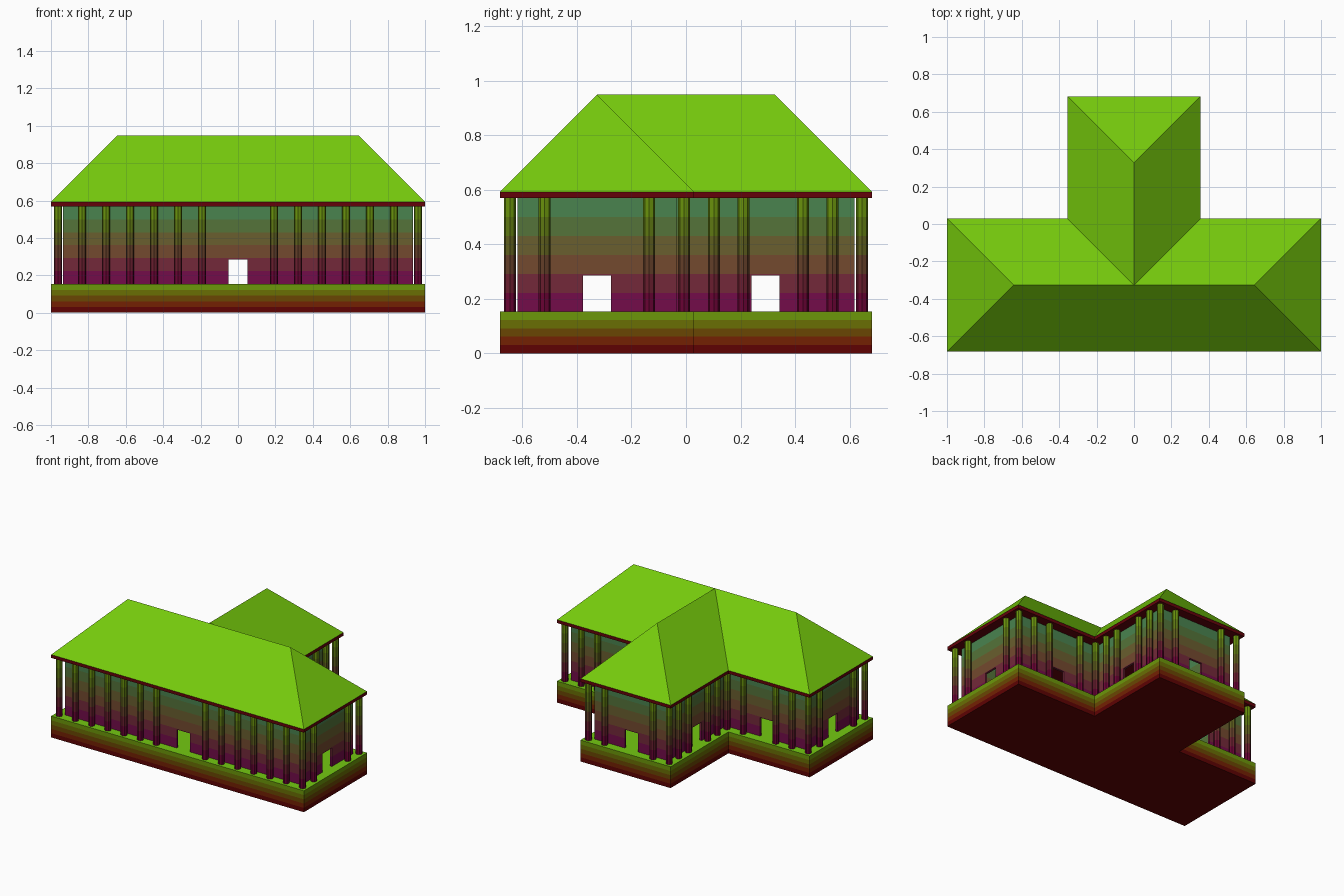
import bpy, bmesh, math
from mathutils import Vector

if "Cube" in bpy.data.objects:
    bpy.data.objects.remove(bpy.data.objects["Cube"])

H = 0.3565                       # half width of both ranges
Y0, Y1, Y2 = -0.683, 0.03, 0.683  # front, inner corner line, rear
Z_BASE, Z_EAVE, Z_ROOF, Z_TOP = 0.153, 0.569, 0.592, 0.949
DOOR_W, DOOR_TOP, WALL_INSET, COL_INSET = 0.052, 0.285, 0.065, 0.037


def outline(i):
    """T-shaped plan, counter-clockwise, inset by i."""
    return [Vector(p) for p in (
        (-1 + i, Y0 + i), (1 - i, Y0 + i), (1 - i, Y1 - i), (H - i, Y1 - i),
        (H - i, Y2 - i), (i - H, Y2 - i), (i - H, Y1 - i), (i - 1, Y1 - i))]


def edges(i):
    pts = outline(i)
    return list(zip(pts, pts[1:] + pts[:1]))


def finish(name, bm, z0, z1, colors, floor=None):
    """Split the part into equal height bands, one screen colour per band
    (bottom to top); an optional extra colour goes on upward faces."""
    n = len(colors)
    bm.normal_update()
    for k in range(1, n):
        bmesh.ops.bisect_plane(bm, geom=bm.verts[:] + bm.edges[:] + bm.faces[:],
                               plane_co=(0, 0, z0 + (z1 - z0) * k / n), plane_no=(0, 0, 1))
    for f in bm.faces:
        t = (f.calc_center_median().z - z0) / (z1 - z0)
        f.material_index = max(0, min(n - 1, int(t * n)))
        if floor and f.normal.z > 0.5:
            f.material_index = n
    mesh = bpy.data.meshes.new(name)
    bm.to_mesh(mesh)
    bm.free()
    ob = bpy.data.objects.new(name, mesh)
    bpy.context.collection.objects.link(ob)
    for k, c in enumerate(colors + ([floor] if floor else [])):
        mat = bpy.data.materials.new(f"{name}_color_{k}")
        mat.diffuse_color = (*[(v / 255) ** 2.2 for v in c], 1)
        mat.use_nodes = True
        mat.node_tree.nodes["Principled BSDF"].inputs["Base Color"].default_value = mat.diffuse_color
        mesh.materials.append(mat)
    return ob


def prism(bm, pts, z0, z1):
    lo = [bm.verts.new((p.x, p.y, z0)) for p in pts]
    hi = [bm.verts.new((p.x, p.y, z1)) for p in pts]
    bm.faces.new(lo[::-1])
    bm.faces.new(hi)
    n = len(pts)
    for k in range(n):
        j = (k + 1) % n
        bm.faces.new((lo[k], lo[j], hi[j], hi[k]))


# plinth, red at the foot and green at the top
bm = bmesh.new()
prism(bm, outline(0), 0, Z_BASE)
finish("plinth", bm, 0, Z_BASE, [(95, 10, 10), (115, 38, 10), (105, 72, 10),
                                 (105, 110, 12), (108, 150, 18)], (115, 200, 25))

# eave slab
bm = bmesh.new()
prism(bm, outline(0), Z_EAVE, Z_ROOF)
finish("eave_slab", bm, Z_EAVE, Z_ROOF, [(100, 10, 18)])

# walls with a doorway centred in each side
bm = bmesh.new()
for a, b in edges(WALL_INSET):
    length = (b - a).length
    d = (b - a) / length
    us = [0, length / 2 - DOOR_W, length / 2 + DOOR_W, length]
    zs = [Z_BASE, DOOR_TOP, Z_EAVE]
    for u in range(3):
        for z in range(2):
            if u == 1 and z == 0:
                continue
            p, q = a + d * us[u], a + d * us[u + 1]
            bm.faces.new([bm.verts.new((v.x, v.y, h)) for v, h in (
                (p, zs[z]), (q, zs[z]), (q, zs[z + 1]), (p, zs[z + 1]))])
bmesh.ops.remove_doubles(bm, verts=bm.verts, dist=1e-4)
walls = finish("walls", bm, Z_BASE, Z_EAVE,
               [(115, 20, 75), (115, 45, 60), (115, 75, 50),
                (105, 95, 50), (85, 115, 60), (75, 130, 80)])
mod = walls.modifiers.new("thickness", 'SOLIDIFY')
mod.thickness = 0.015
mod.offset = -1
mod.use_even_offset = True

# colonnade, left open in front of every doorway
bm = bmesh.new()
for (a, b), (wa, wb) in zip(edges(COL_INSET), edges(WALL_INSET)):
    door = (wa + wb) / 2
    d = (b - a).normalized()
    n = math.ceil((b - a).length / 0.13)
    for k in range(n):
        c = a.lerp(b, k / n)
        if abs((c - door).dot(d)) < 0.07:
            continue
        ring = [c + 0.022 * Vector((math.cos(t), math.sin(t)))
                for t in (math.tau * s / 8 for s in range(8))]
        prism(bm, ring, Z_BASE, Z_EAVE)
finish("columns", bm, Z_BASE, Z_EAVE,
       [(105, 10, 55), (105, 35, 50), (100, 65, 45),
        (95, 95, 35), (95, 120, 25), (105, 145, 20)])

# hipped roof with two valleys
bm = bmesh.new()
ridge_y = Y0 + H
v = [bm.verts.new((p.x, p.y, Z_ROOF)) for p in outline(0)]
left, right, mid, rear = [bm.verts.new((x, y, Z_TOP)) for x, y in (
    (H - 1, ridge_y), (1 - H, ridge_y), (0, ridge_y), (0, Y2 - H))]
for f in ((v[0], v[1], right, mid, left), (v[1], v[2], right),
          (v[2], v[3], mid, right), (v[3], v[4], rear, mid),
          (v[4], v[5], rear), (v[5], v[6], mid, rear),
          (v[6], v[7], left, mid), (v[7], v[0], left)):
    bm.faces.new(f)
finish("roof", bm, Z_ROOF, Z_TOP, [(118, 202, 20)])
